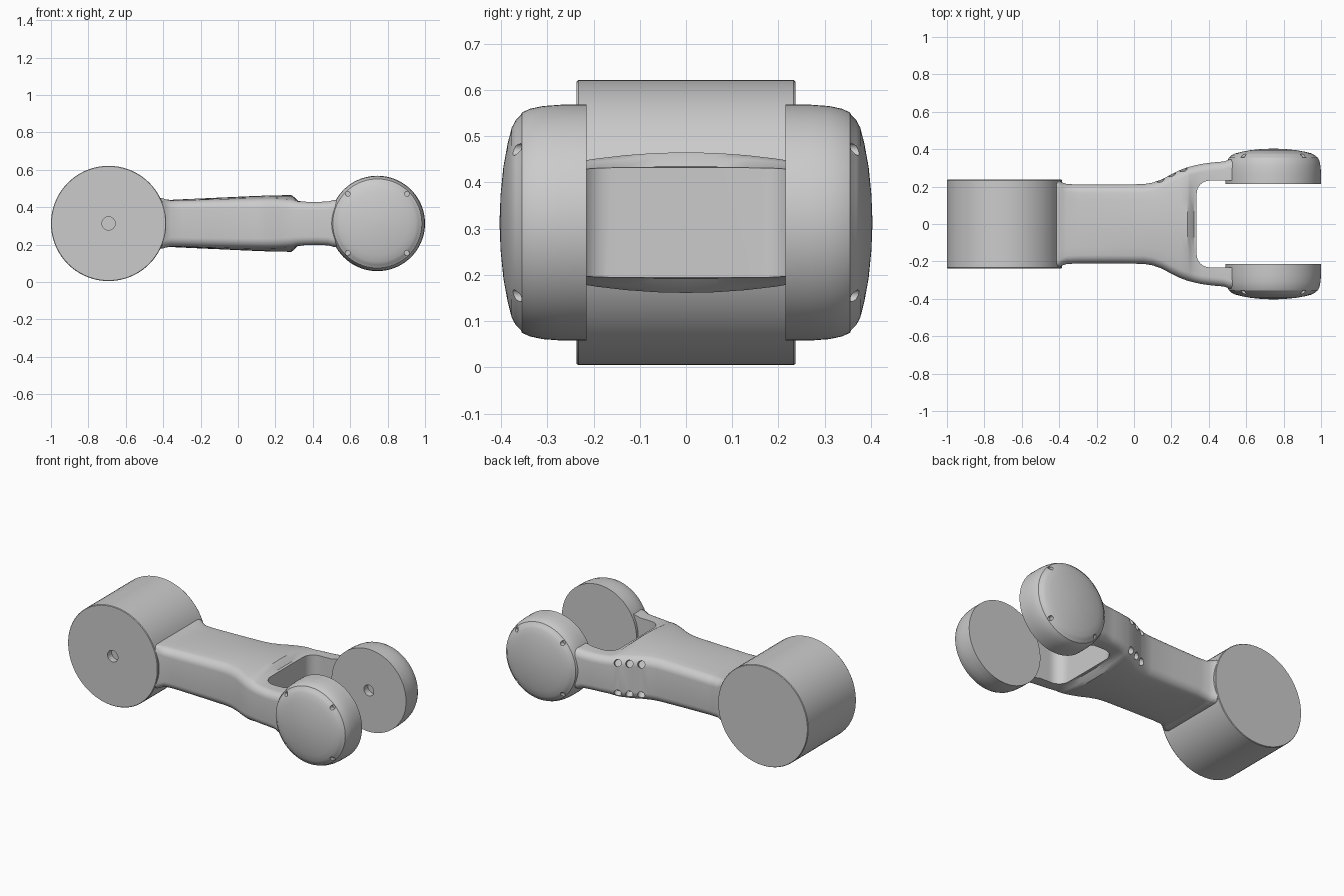
import bpy, bmesh, math
from mathutils import Vector, Matrix

if "Cube" in bpy.data.objects:
    bpy.data.objects.remove(bpy.data.objects["Cube"])

ZC = 0.313          # height of both joint axes
DRUM_X, FORK_X = -0.692, 0.745


def new_object(name, bm):
    bmesh.ops.recalc_face_normals(bm, faces=bm.faces)
    mesh = bpy.data.meshes.new(name)
    bm.to_mesh(mesh)
    bm.free()
    obj = bpy.data.objects.new(name, mesh)
    bpy.context.collection.objects.link(obj)
    return obj


def loft(name, rings):
    bm = bmesh.new()
    rows = [[bm.verts.new(p) for p in ring] for ring in rings]
    n = len(rows[0])
    for a, b in zip(rows, rows[1:]):
        for i in range(n):
            bm.faces.new((a[i], a[(i + 1) % n], b[(i + 1) % n], b[i]))
    bm.faces.new(rows[0])
    bm.faces.new(rows[-1])
    return new_object(name, bm)


def lathe_y(name, cx, profile, segs=72):
    """Closed round solid about a y axis from (radius, y) points."""
    return loft(name, [[(cx + r * math.cos(2 * math.pi * i / segs), y,
                         ZC + r * math.sin(2 * math.pi * i / segs))
                        for i in range(segs)] for r, y in profile])


def pin_cutter(pos, direction, radius, depth, segs=16):
    bm = bmesh.new()
    rot = Vector(direction).to_track_quat('Z', 'Y').to_matrix().to_4x4()
    bmesh.ops.create_cone(bm, cap_ends=True, segments=segs, radius1=radius, radius2=radius,
                          depth=2 * depth, matrix=Matrix.Translation(pos) @ rot)
    return new_object("hole_cutter", bm)


def cut(obj, cutters):
    bpy.context.view_layer.objects.active = obj
    for c in cutters:
        c.hide_render = True
        mod = obj.modifiers.new("cut", 'BOOLEAN')
        mod.operation, mod.solver, mod.object = 'DIFFERENCE', 'EXACT', c
        bpy.ops.object.modifier_apply(modifier=mod.name)
        bpy.data.objects.remove(c, do_unlink=True)


def smooth(obj):
    bpy.ops.object.select_all(action='DESELECT')
    obj.select_set(True)
    bpy.context.view_layer.objects.active = obj
    bpy.ops.object.shade_smooth_by_angle(angle=math.radians(32))


def section(x, w, h, arch, r):
    """Rounded rectangle whose top and bottom bow outward by arch."""
    pts = []
    for sy, sz, a0 in ((1, 1, 0), (-1, 1, 90), (-1, -1, 180), (1, -1, 270)):
        for k in range(7):
            a = math.radians(a0 + 15 * k)
            pts.append((sy * (w - r) + r * math.cos(a), sz * (h - r) + r * math.sin(a)))
        # points across the bowed top and bottom
        if a0 in (0, 180):
            pts += [(sy * (w - r) * (1 - k / 4), sz * h) for k in range(1, 8)]
    return [(x, y, ZC + z + math.copysign(arch * (1 - (y / w) ** 2), z) * min(1, abs(z) / h))
            for y, z in pts]


# large joint drum with an axle hole on its front face
drum = lathe_y("large_joint_drum", DRUM_X,
               [(0.305, -0.237), (0.308, -0.233), (0.308, 0.233), (0.305, 0.237)])
cut(drum, [pin_cutter((DRUM_X, -0.237, ZC), (0, 1, 0), 0.036, 0.04)])
smooth(drum)

# arm body, flaring out into the two fork arms
body = loft("arm_body", [section(*s) for s in (
    (-0.52, 0.235, 0.135, 0.0, 0.04),
    (-0.405, 0.235, 0.135, 0.0, 0.04),
    (-0.385, 0.222, 0.128, 0.0, 0.04),
    (-0.36, 0.214, 0.122, 0.004, 0.045),
    (-0.30, 0.211, 0.121, 0.008, 0.045),
    (-0.10, 0.211, 0.124, 0.014, 0.045),
    (0.05, 0.213, 0.126, 0.019, 0.045),
    (0.10, 0.221, 0.126, 0.021, 0.045),
    (0.15, 0.239, 0.126, 0.023, 0.045),
    (0.20, 0.266, 0.125, 0.025, 0.045),
    (0.25, 0.290, 0.122, 0.029, 0.045),
    (0.285, 0.303, 0.119, 0.033, 0.045),
    (0.30, 0.307, 0.118, 0.023, 0.045),
    (0.32, 0.312, 0.117, 0.004, 0.045),
    (0.36, 0.321, 0.116, 0.0, 0.045),
    (0.42, 0.329, 0.115, 0.0, 0.045),
    (0.48, 0.334, 0.117, 0.0, 0.045),
    (0.51, 0.345, 0.125, 0.0, 0.045),
    (0.58, 0.350, 0.125, 0.0, 0.045))])

# rounded slot between the fork arms
bm = bmesh.new()
bmesh.ops.create_cube(bm, size=1, matrix=Matrix.Translation((0.835, 0, ZC))
                      @ Matrix.Diagonal((1.0, 0.464, 1.0, 1)))
uprights = [e for e in bm.edges if abs(e.verts[0].co.z - e.verts[1].co.z) > 0.5]
bmesh.ops.bevel(bm, geom=uprights, offset=0.07, segments=8, profile=0.5, affect='EDGES')
cutters = [new_object("slot_cutter", bm)]

# two rows of bolt holes on the back flare
for x, y in ((0.145, 0.236), (0.205, 0.268), (0.265, 0.296)):
    for s in (-1, 1):
        cutters.append(pin_cutter((x, y - 0.008, ZC + s * 0.092), (-0.45, 1, s * 0.55), 0.021, 0.03))
cut(body, cutters)
smooth(body)

# domed fork discs, each with four rim screw holes
for name, s in (("front_fork_disc", -1), ("back_fork_disc", 1)):
    disc = lathe_y(name, FORK_X, [(r, s * y) for r, y in (
        (0.255, 0.215), (0.255, 0.27), (0.252, 0.31), (0.246, 0.338), (0.238, 0.355),
        (0.233, 0.357), (0.222, 0.368), (0.205, 0.377), (0.17, 0.386), (0.12, 0.395),
        (0.06, 0.401), (0.01, 0.403))])
    holes = [pin_cutter((FORK_X + dx * 0.158, s * 0.38, ZC + dz * 0.158), (0, 1, 0), 0.013, 0.035)
             for dx in (-1, 1) for dz in (-1, 1)]
    # axle hole on the inner face of the back disc
    if s > 0:
        holes.append(pin_cutter((FORK_X, 0.215, ZC), (0, 1, 0), 0.034, 0.04))
    cut(disc, holes)
    smooth(disc)
